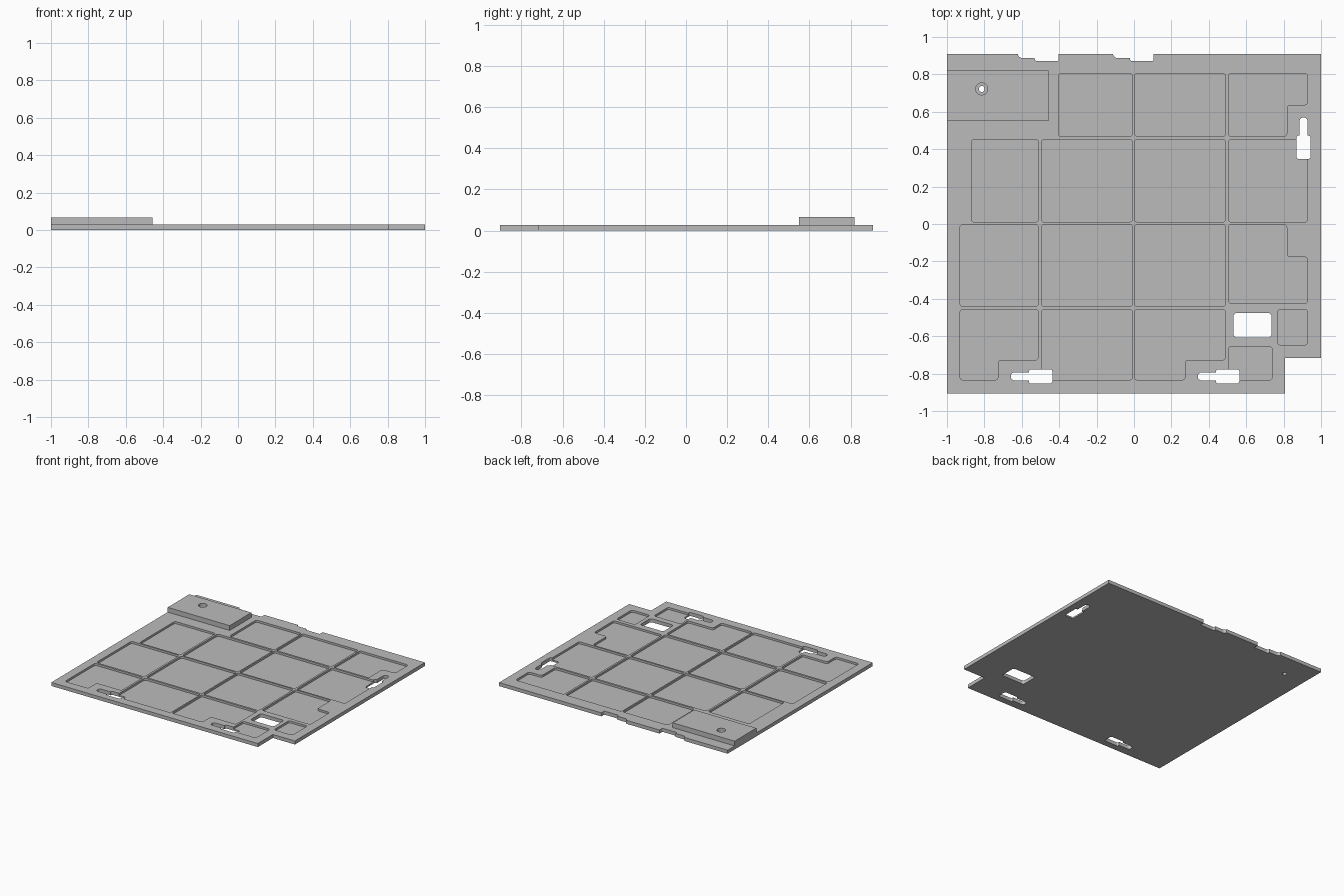
import bpy, bmesh
from math import sin, cos, pi
from mathutils import Vector

if "Cube" in bpy.data.objects:
    bpy.data.objects.remove(bpy.data.objects["Cube"])

grey = bpy.data.materials.new("plain_grey")
grey.use_nodes = True
grey.diffuse_color = (0.5, 0.5, 0.5, 1)
grey.node_tree.nodes["Principled BSDF"].inputs["Base Color"].default_value = (0.5, 0.5, 0.5, 1)

FLOOR, TOP, BLOCK_TOP = 0.012, 0.028, 0.066


def rounded(points, radii, steps=5):
    """Round the square corners of an outline; radii is a number or one per corner."""
    if not isinstance(radii, (list, tuple)):
        radii = [radii] * len(points)
    pts, out = [Vector(p) for p in points], []
    for i, (p, r) in enumerate(zip(pts, radii)):
        if r == 0:
            out.append(p)
            continue
        a = (pts[i - 1] - p).normalized() * r
        b = (pts[(i + 1) % len(pts)] - p).normalized() * r
        for k in range(steps + 1):
            t = k / steps * pi / 2
            out.append(p + a * (1 - sin(t)) + b * (1 - cos(t)))
    return out


def rect(x0, x1, y0, y1):
    return [(x0, y0), (x1, y0), (x1, y1), (x0, y1)]


def circle(x, y, r, n=32):
    return [(x + r * cos(2 * pi * k / n), y + r * sin(2 * pi * k / n)) for k in range(n)]


def prisms(name, outlines, z0, z1):
    """One object holding an upright prism for every outline."""
    bm = bmesh.new()
    for outline in outlines:
        face = bm.faces.new([bm.verts.new((p[0], p[1], z0)) for p in outline])
        face.normal_update()
        if face.normal.z < 0:
            face.normal_flip()
        ext = bmesh.ops.extrude_face_region(bm, geom=[face], use_keep_orig=True)
        verts = [v for v in ext["geom"] if isinstance(v, bmesh.types.BMVert)]
        bmesh.ops.translate(bm, vec=(0, 0, z1 - z0), verts=verts)
    bmesh.ops.recalc_face_normals(bm, faces=bm.faces)
    mesh = bpy.data.meshes.new(name)
    bm.to_mesh(mesh)
    bm.free()
    mesh.materials.append(grey)
    obj = bpy.data.objects.new(name, mesh)
    bpy.context.collection.objects.link(obj)
    return obj


def cut(obj, cutter):
    """Subtract the cutter from the object and discard it."""
    mod = obj.modifiers.new("cut", "BOOLEAN")
    mod.operation, mod.solver, mod.object = "DIFFERENCE", "EXACT", cutter
    bpy.context.view_layer.update()
    graph = bpy.context.evaluated_depsgraph_get()
    mesh = bpy.data.meshes.new_from_object(obj.evaluated_get(graph))
    obj.modifiers.clear()
    obj.data = mesh
    bpy.data.objects.remove(cutter)


# Base plate outline with a missing front corner
plate = prisms("base_plate", [[(-1, -0.905), (0.807, -0.905), (0.807, -0.717),
                               (1, -0.717), (1, 0.908), (-1, 0.908)]], 0, TOP)

# Shallow pockets, column edges and row edges shared across the grid
columns = [(-0.93, -0.511), (-0.495, -0.008), (0.003, 0.49), (0.505, 0.928)]
R1, R2, R3, R4 = (0.468, 0.805), (0.01, 0.452), (-0.441, -0.003), (-0.834, -0.457)
pockets = [rect(-0.404, -0.008, *R1), rect(-0.869, -0.511, *R2),
           rect(*columns[2], *R1), rect(*columns[3], *R2), rect(*columns[0], *R3),
           rect(*columns[1], *R4), rect(0.505, 0.74, -0.834, -0.655),
           rect(0.767, 0.928, -0.647, -0.457)]
for column in columns[1:3]:
    pockets += [rect(*column, *R2), rect(*column, *R3)]


def lower_right_step(x0, x1, y0, y1, sx, sy):
    return [(x0, y0), (sx, y0), (sx, sy), (x1, sy), (x1, y1), (x0, y1)]


pockets += [lower_right_step(*columns[3], *R1, 0.817, 0.637),
            lower_right_step(*columns[0], *R4, -0.727, -0.727),
            lower_right_step(*columns[2], *R4, 0.273, -0.727),
            [(0.505, -0.425), (0.928, -0.425), (0.928, -0.177),
             (0.817, -0.177), (0.817, -0.003), (0.505, -0.003)]]
cut(plate, prisms("pocket_cutter", [rounded(p, 0.017) for p in pockets], FLOOR, 0.1))


# Keyhole slots: wide head, narrow round-ended neck along +u
def keyhole(place):
    shape = [(0, -0.038), (0.125, -0.038), (0.125, -0.022), (0.222, -0.022),
             (0.222, 0.022), (0.125, 0.022), (0.125, 0.038), (0, 0.038)]
    radii = [0.012, 0.012, 0, 0.0215, 0.0215, 0, 0.012, 0.012]
    return rounded([place(u, v) for u, v in shape], radii)


holes = [keyhole(lambda u, v: (-0.437 - u, v - 0.815)),
         keyhole(lambda u, v: (0.563 - u, v - 0.815)),
         keyhole(lambda u, v: (0.906 - v, 0.348 + u)),
         rounded(rect(0.532, 0.735, -0.607, -0.476), 0.018),
         circle(-0.814, 0.722, 0.016)]

# Stepped notches in the back edge
for x in (-0.404, 0.105):
    holes.append(rounded([(x - 0.217, 1), (x - 0.217, 0.888), (x - 0.127, 0.888),
                          (x - 0.127, 0.871), (x, 0.871), (x, 1)],
                         [0, 0.022, 0, 0.012, 0.008, 0]))
cut(plate, prisms("hole_cutter", holes, -0.1, 0.1))

# Raised block with a screw hole
block = prisms("raised_block", [rect(-1, -0.458, 0.55, 0.82)], TOP, BLOCK_TOP)
cut(block, prisms("screw_cutter", [circle(-0.814, 0.722, 0.032)], -0.1, 0.2))

# Smooth the rounded corners, keep all other edges crisp
for obj in (plate, block):
    bpy.ops.object.select_all(action="DESELECT")
    obj.select_set(True)
    bpy.context.view_layer.objects.active = obj
    bpy.ops.object.shade_smooth_by_angle(angle=pi / 6)
